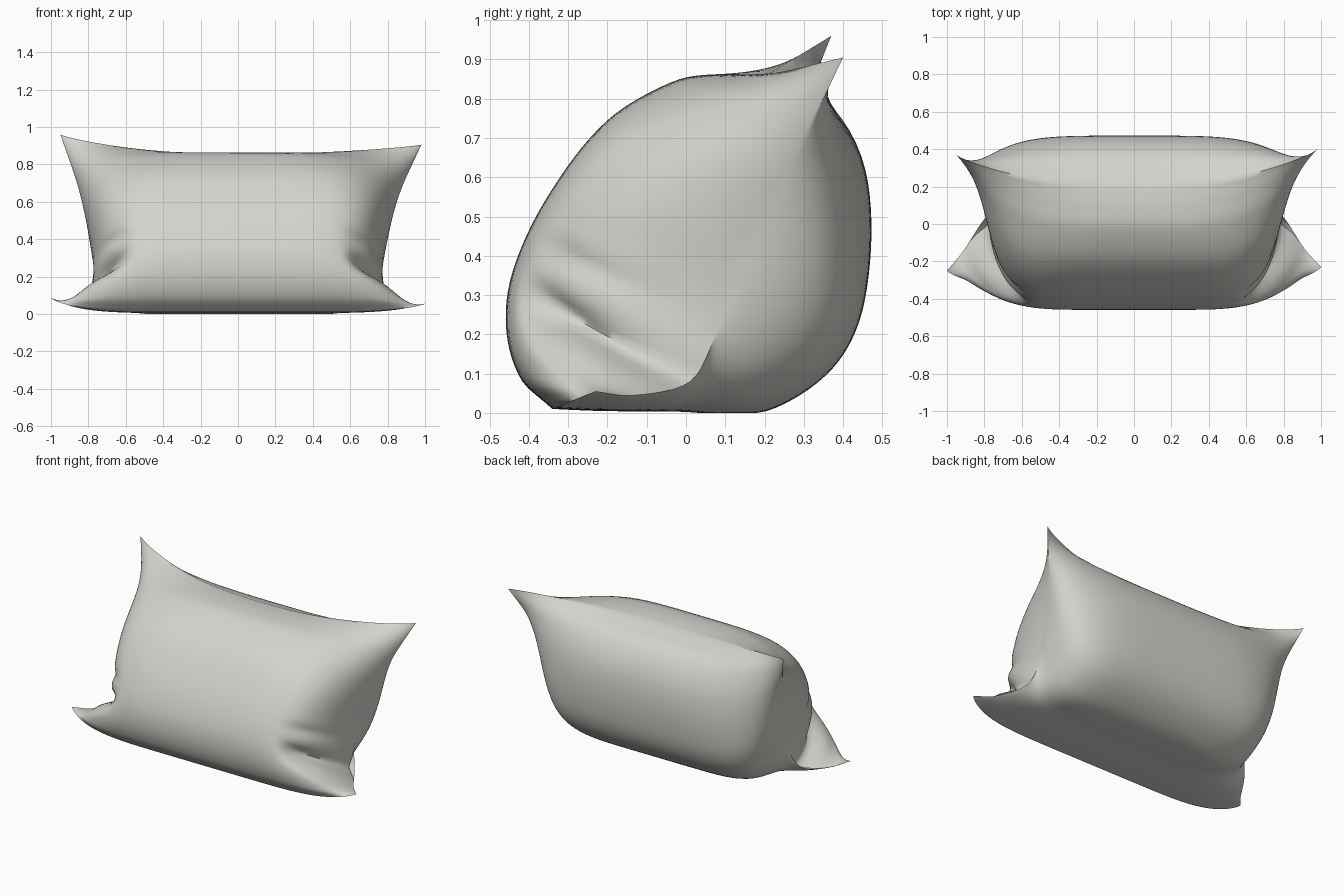
import bpy, bmesh, math

if "Cube" in bpy.data.objects:
    bpy.data.objects.remove(bpy.data.objects["Cube"])

NU, NV = 72, 60

# Centre cross-section, as (v, y, z): front panel and back/bottom panel
FRONT = [(0, -.34, .015), (.07, -.42, .09), (.18, -.458, .22), (.32, -.44, .37), (.5, -.35, .56),
         (.7, -.2, .75), (.84, -.03, .85), (.93, .09, .868), (1, .2, .862)]
BACK = [(0, -.34, .015), (.12, -.22, .01), (.28, -.02, .008), (.43, .2, .008),
        (.55, .375, .12), (.67, .457, .30), (.82, .462, .6), (.92, .37, .785), (1, .2, .862)]
# Pinched end seams, as (v, x, y, z): lower ear, tuck, upper corner
RIGHT = [(0, 1.0, -.23, .06), (.14, .91, -.13, .05), (.25, .82, .01, .085),
         (.33, .775, .07, .19), (.5, .79, .14, .39), (.75, .86, .27, .64), (1, .98, .40, .91)]
LEFT = [(0, 1.0, -.25, .09), (.14, .91, -.14, .065), (.25, .82, 0, .095),
        (.33, .775, .06, .2), (.5, .79, .13, .41), (.75, .85, .25, .67), (1, .95, .37, .965)]


def curve(table, v):
    """Smooth curve through a table of (v, values...)."""
    n = len(table)
    i = max(k for k in range(n - 1) if table[k][0] <= v + 1e-9)
    a, b = table[i], table[i + 1]
    p, q = table[max(i - 1, 0)], table[min(i + 2, n - 1)]
    h = b[0] - a[0]
    t = (v - a[0]) / h
    out = []
    for c in range(1, len(a)):
        m0 = (b[c] - p[c]) / (b[0] - p[0]) * h
        m1 = (q[c] - a[c]) / (q[0] - a[0]) * h
        out.append((2*t**3 - 3*t*t + 1) * a[c] + (t**3 - 2*t*t + t) * m0
                   + (3*t*t - 2*t**3) * b[c] + (t**3 - t*t) * m1)
    return out


def smooth(a, b, x):
    t = min(max((x - a) / (b - a), 0), 1)
    return t * t * (3 - 2 * t)


def bump(x, centre, width):
    return math.exp(-((x - centre) / width) ** 2)


def cloth_point(u, v, profile, is_front):
    side = RIGHT if u >= 0 else LEFT
    a = abs(u)
    cy, cz = curve(profile, v)
    ex, ey, ez = curve(side, v)
    # Fullness fades from the plump middle to the flat end seam,
    # and runs straight out to the upper corners
    top = smooth(.5, 1.05, v)
    low = 1 - smooth(0, .3, v)
    power = 6.5 - 4 * top + 1.5 * low
    full = max(1 - a ** power, 0) ** (.52 + .3 * top + .3 * low)
    x = .8 * a + (ex - .8) * a ** 3
    lift = 0
    if is_front:
        # Deep crease above the ears, climbing onto the front, plus wrinkles
        near = smooth(.7, .92, a)
        line = .25 + .1 * (1 - a)
        full *= 1 - .24 * near * bump(v, line, .045)
        full *= 1 - .08 * near * bump(v, line + .12, .03)
        x -= .04 * near * bump(v, line, .04)
        lift = .012 * near * math.sin(48 * v + 17 * a) * bump(v, .25, .16) * (1 - a ** 12)
        lift *= smooth(0, .1, v)
    y = ey + (cy - ey) * full
    z = ez + (cz - ez) * full + lift
    return (math.copysign(x, u), y, max(z, .005))


# Cushion: two cloth panels sewn together along all edges
bm = bmesh.new()
for profile, is_front in ((FRONT, True), (BACK, False)):
    grid = []
    for i in range(NU + 1):
        u = math.sin(math.pi / 2 * (2 * i / NU - 1))
        grid.append([bm.verts.new(cloth_point(u, j / NV, profile, is_front))
                     for j in range(NV + 1)])
    for i in range(NU):
        for j in range(NV):
            q = (grid[i][j], grid[i + 1][j], grid[i + 1][j + 1], grid[i][j + 1])
            bm.faces.new(q if is_front else q[::-1])
bmesh.ops.remove_doubles(bm, verts=bm.verts, dist=.0004)
bmesh.ops.recalc_face_normals(bm, faces=bm.faces)

mesh = bpy.data.meshes.new("cushion")
bm.to_mesh(mesh)
bm.free()
base = min(v.co.z for v in mesh.vertices)
for v in mesh.vertices:
    v.co.z -= base
cushion = bpy.data.objects.new("cushion", mesh)
bpy.context.collection.objects.link(cushion)

# Plain pale cloth
cloth = bpy.data.materials.new("pale grey cloth")
cloth.diffuse_color = (.66, .66, .62, 1)
cloth.use_nodes = True
cloth.node_tree.nodes["Principled BSDF"].inputs["Base Color"].default_value = cloth.diffuse_color
mesh.materials.append(cloth)

bpy.context.view_layer.objects.active = cushion
cushion.select_set(True)
bpy.ops.object.shade_smooth_by_angle(angle=math.radians(60))
